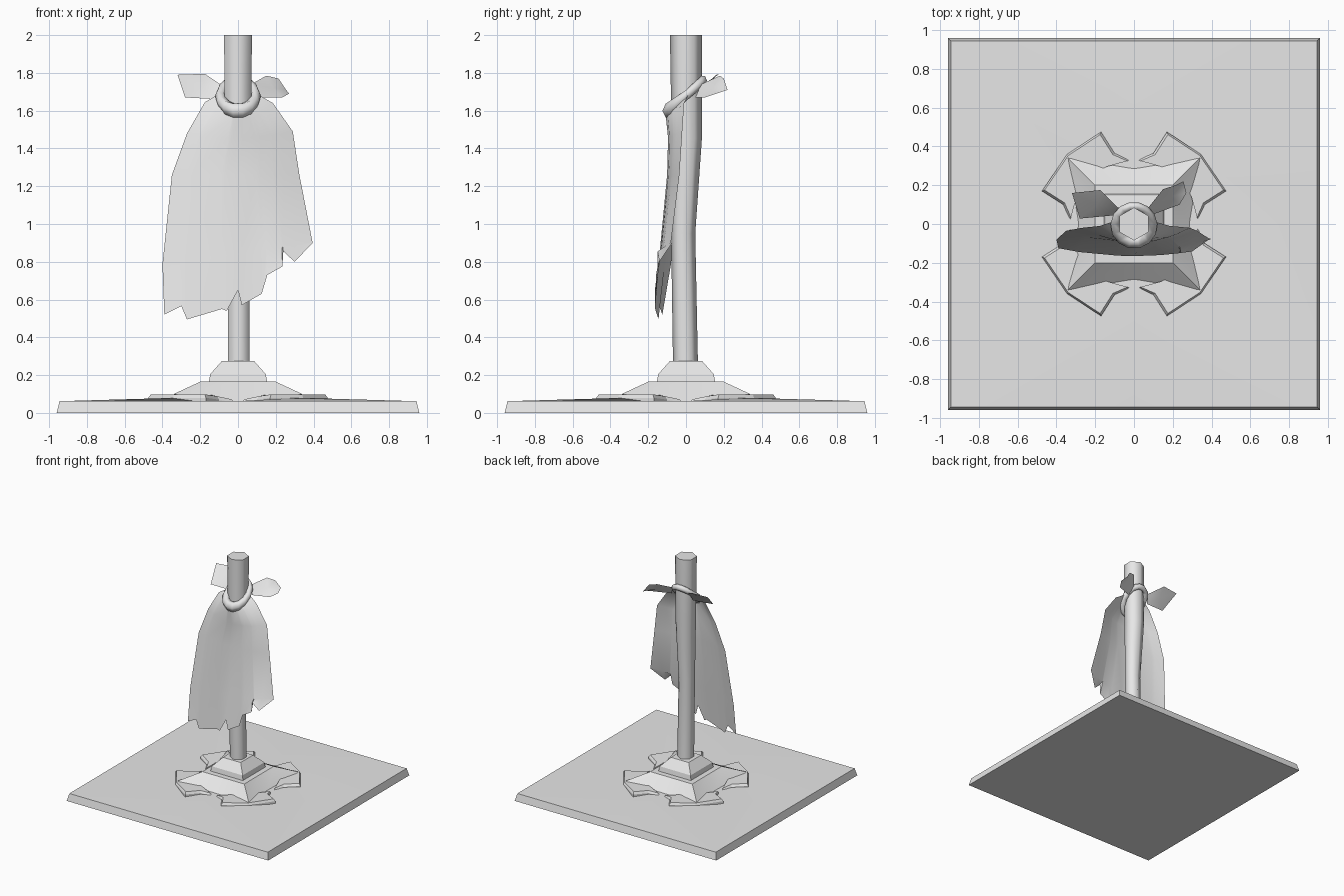
import bpy
import bmesh
from math import sin, cos, pi, radians

cube = bpy.data.objects.get("Cube")
if cube:
    bpy.data.objects.remove(cube, do_unlink=True)

grey = bpy.data.materials.new("plain_grey")
grey.use_nodes = True
grey.diffuse_color = (0.8, 0.8, 0.8, 1)
grey.node_tree.nodes["Principled BSDF"].inputs["Base Color"].default_value = (0.8, 0.8, 0.8, 1)


def finish(name, bm, angle):
    """Turn a bmesh into a grey object, smooth below the given angle."""
    bmesh.ops.remove_doubles(bm, verts=bm.verts, dist=0.0005)
    mesh = bpy.data.meshes.new(name)
    bm.to_mesh(mesh)
    bm.free()
    mesh.materials.append(grey)
    obj = bpy.data.objects.new(name, mesh)
    bpy.context.collection.objects.link(obj)
    bpy.ops.object.select_all(action='DESELECT')
    obj.select_set(True)
    bpy.context.view_layer.objects.active = obj
    bpy.ops.object.shade_smooth_by_angle(angle=radians(angle))
    return obj


def loft(name, rings, angle=30, closed=True, caps=True, loop=False, recalc=True):
    """Skin a list of point rings that all have the same length."""
    bm = bmesh.new()
    rows = [[bm.verts.new(p) for p in ring] for ring in rings]
    n = len(rows[0])
    pairs = list(zip(rows, rows[1:]))
    if loop:
        pairs.append((rows[-1], rows[0]))
    for low, high in pairs:
        for i in range(n if closed else n - 1):
            j = (i + 1) % n
            bm.faces.new((low[i], low[j], high[j], high[i]))
    if caps:
        bm.faces.new(rows[0][::-1])
        bm.faces.new(rows[-1])
    if recalc:
        bmesh.ops.recalc_face_normals(bm, faces=bm.faces)
    return finish(name, bm, angle)


def square(corner, middle, z_corner, z_middle):
    """Square ring with a corner, a side middle, a corner and so on."""
    signs = [(1, 0), (1, 1), (0, 1), (-1, 1), (-1, 0), (-1, -1), (0, -1), (1, -1)]
    return [(sx * corner, sy * corner, z_corner) if sx * sy else
            (sx * middle, sy * middle, z_middle) for sx, sy in signs]


# Ground slab, gently raised under the corner plates
loft("ground_slab", [square(0.96, 0.96, 0, 0), square(0.945, 0.945, 0.062, 0.062),
                     square(0.32, 0.30, 0.08, 0.06), square(0.1, 0.1, 0.06, 0.06)])

# Pinched mound and stepped pedestal
loft("mound", [square(0.34, 0.285, 0.10, 0.06), square(0.2, 0.2, 0.165, 0.165)], angle=40)
loft("pedestal", [square(s, s, z, z) for s, z in
                  ((0.155, 0.16), (0.147, 0.205), (0.085, 0.275))], angle=20)

# Broken corner plates, one in each quadrant
half = [(0.02, 0.33), (0.10, 0.365), (0.17, 0.475), (0.34, 0.37)]
outline = half[:-1] + [(0.345, 0.36)] + [(y, x) for x, y in half[-2::-1]]
outline += [(0.30, 0.13), (0.25, 0.25), (0.13, 0.30)]


def plate_point(x, y, lift, shrink, sx, sy):
    rise = 0.03 * min(1, min(x, y) / 0.15)
    return (sx * (x + (0.25 - x) * shrink), sy * (y + (0.25 - y) * shrink), lift + rise)


for side, sx in (("left", 1), ("right", -1)):
    for end, sy in (("front", -1), ("back", 1)):
        loft(f"corner_plate_{end}_{side}",
             [[plate_point(x, y, lift, shrink, sx, sy) for x, y in outline]
              for lift, shrink in ((0.03, 0), (0.05, 0), (0.068, 0.06))], angle=20)

# Slightly bent six-sided pole: height, radius, centre x, centre y
pole = [(0.27, 0.066, 0.005, -0.003), (0.95, 0.064, 0.003, -0.015),
        (1.45, 0.08, 0, 0.004), (2.0, 0.085, 0, 0)]
loft("pole", [[(cx + r * sin(i * pi / 3), cy + r * cos(i * pi / 3), z) for i in range(6)]
              for z, r, cx, cy in pole], angle=62)

# Tilted rolled collar, low at the front and high at the back
collar = []
for k in range(14):
    a = 2 * pi * k / 14
    fat = 1 - 0.25 * sin(a)
    collar.append([((0.093 + 0.028 * fat * cos(t)) * cos(a),
                    (0.093 + 0.028 * fat * cos(t)) * sin(a),
                    1.68 + 0.082 * sin(a) + 0.034 * fat * sin(t))
                   for t in (pi * i / 3 for i in range(6))])
loft("collar", collar, angle=65, caps=False, loop=True)

# Ragged hem of the cloak, from its right edge to its left edge
hem = [(-0.39, 0.52), (-0.30, 0.565), (-0.27, 0.495), (-0.085, 0.55), (-0.06, 0.54),
       (0, 0.65), (0.02, 0.57), (0.125, 0.63), (0.155, 0.73), (0.235, 0.775),
       (0.24, 0.855), (0.30, 0.80), (0.395, 0.90)]
# Cloak rows: right x and z, left x and z, middle y, edge y, sag in the middle
rows = [(-0.115, 1.68, 0.115, 1.68, -0.105, 0.01, 0.09),
        (-0.175, 1.645, 0.185, 1.64, -0.105, -0.01, 0.09),
        (-0.27, 1.48, 0.29, 1.49, -0.095, -0.02, 0.03),
        (-0.35, 1.26, 0.325, 1.26, -0.10, -0.035, 0),
        (-0.40, 0.785, 0.395, 0.90, -0.14, -0.08, 0)]
cloak = []
for xr, zr, xl, zl, y_mid, y_edge, sag in rows:
    ring = []
    for hx, hz in hem:
        u = (hx + 0.39) / 0.785
        e = (2 * u - 1) ** 2
        ring.append((xr + (xl - xr) * u, y_mid + (y_edge - y_mid) * e,
                     zr + (zl - zr) * u - sag * (1 - e)))
    cloak.append(ring)
cloak.append([(x, -0.165 + 0.04 * (x / 0.39) ** 2 + (0.05 if x > 0.39 else 0), z)
              for x, z in hem])
loft("cloak", cloak[::-1], angle=50, closed=False, caps=False, recalc=False)


# Loose cloth ends of the knot behind the pole
def cloth_end(name, points):
    bm = bmesh.new()
    verts = [bm.verts.new(p) for p in points]
    middle = bm.verts.new([sum(p[i] for p in points) / len(points) for i in range(3)])
    for a, b in zip(verts, verts[1:] + verts[:1]):
        bm.faces.new((a, b, middle))
    bmesh.ops.recalc_face_normals(bm, faces=bm.faces)
    if sum(f.normal.z for f in bm.faces) < 0:
        bmesh.ops.reverse_faces(bm, faces=bm.faces)
    finish(name, bm, 50)


cloth_end("right_cloth_end", [(-0.32, 0.16, 1.79), (-0.175, 0.175, 1.795), (-0.08, 0.08, 1.73),
                              (-0.10, 0.045, 1.66), (-0.28, 0.028, 1.67)])
cloth_end("left_cloth_end", [(0.07, 0.08, 1.74), (0.15, 0.18, 1.785), (0.215, 0.2, 1.77),
                             (0.255, 0.22, 1.71), (0.27, 0.16, 1.69), (0.235, 0.10, 1.67),
                             (0.10, 0.05, 1.67)])
